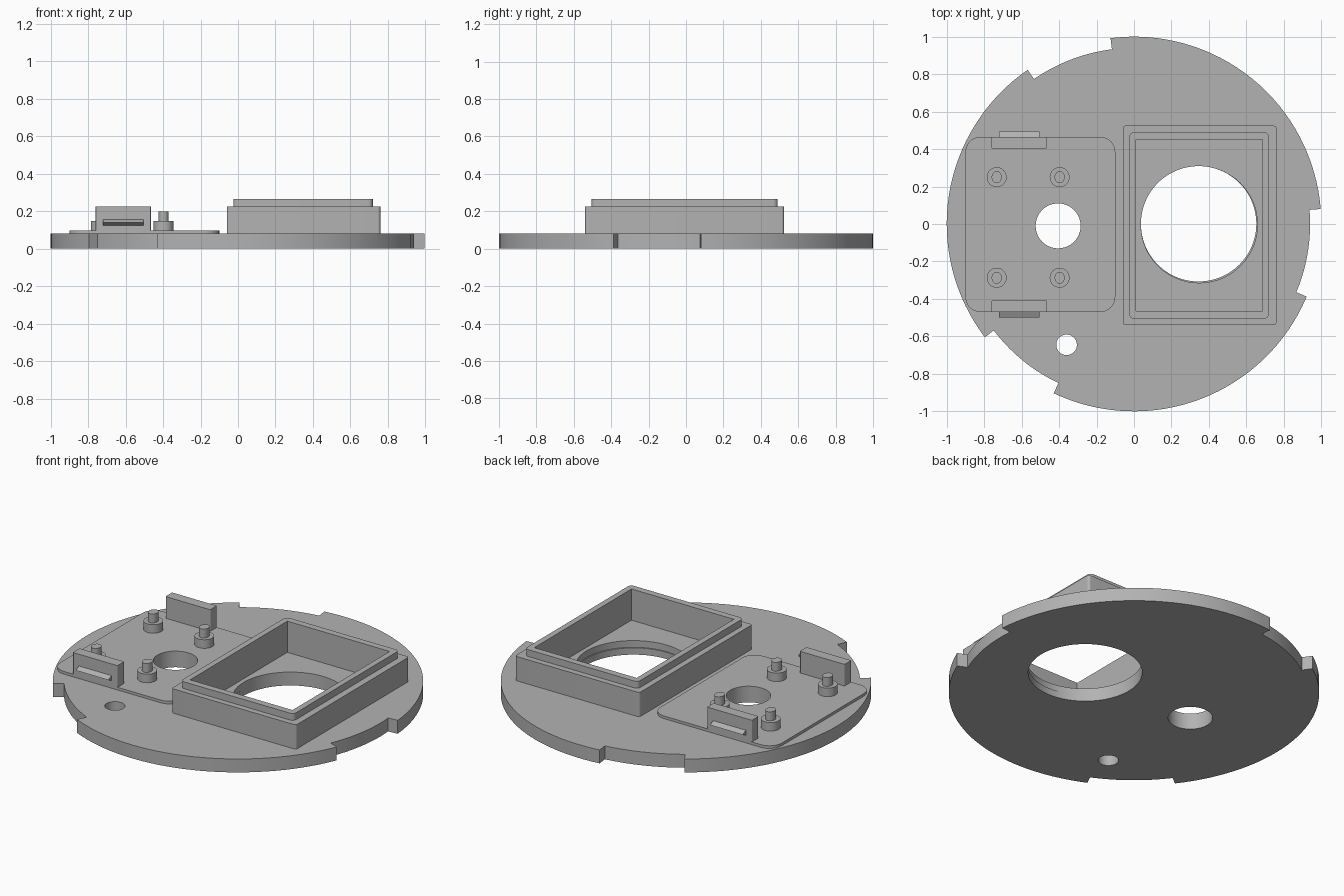
import bpy, bmesh
from math import cos, sin, pi, radians

if "Cube" in bpy.data.objects:
    bpy.data.objects.remove(bpy.data.objects["Cube"])

grey = bpy.data.materials.new("plain_grey")
grey.use_nodes = True
colour = (0.45, 0.45, 0.45, 1)
grey.diffuse_color = colour
grey.node_tree.nodes["Principled BSDF"].inputs["Base Color"].default_value = colour


def ellipse(x, y, rx, ry=None, n=64):
    ry = ry or rx
    return [(x + rx * cos(2 * pi * i / n), y + ry * sin(2 * pi * i / n)) for i in range(n)]


def rounded_rect(x0, x1, y0, y1, r=0, n=8):
    if r == 0:
        return [(x0, y0), (x1, y0), (x1, y1), (x0, y1)]
    centres = [(x1 - r, y1 - r), (x0 + r, y1 - r), (x0 + r, y0 + r), (x1 - r, y0 + r)]
    return [(cx + r * cos(pi / 2 * (q + i / n)), cy + r * sin(pi / 2 * (q + i / n)))
            for q, (cx, cy) in enumerate(centres) for i in range(n + 1)]


def solid(name, bottom, top):
    """Closed solid between two matching loops of 3D points."""
    bm = bmesh.new()
    a = [bm.verts.new(p) for p in bottom]
    b = [bm.verts.new(p) for p in top]
    bm.faces.new(a)
    bm.faces.new(b)
    for i in range(len(a)):
        j = (i + 1) % len(a)
        bm.faces.new((a[i], a[j], b[j], b[i]))
    bmesh.ops.recalc_face_normals(bm, faces=bm.faces)
    mesh = bpy.data.meshes.new(name)
    bm.to_mesh(mesh)
    bm.free()
    mesh.materials.append(grey)
    ob = bpy.data.objects.new(name, mesh)
    bpy.context.collection.objects.link(ob)
    return ob


def prism(name, outline, z0, z1):
    return solid(name, [(x, y, z0) for x, y in outline], [(x, y, z1) for x, y in outline])


def activate(ob):
    bpy.ops.object.select_all(action='DESELECT')
    ob.select_set(True)
    bpy.context.view_layer.objects.active = ob


def cut(ob, outline, z0, z1):
    cutter = prism("cutter", outline, z0, z1)
    cutter.hide_render = True
    mod = ob.modifiers.new("cut", 'BOOLEAN')
    mod.operation = 'DIFFERENCE'
    mod.solver = 'EXACT'
    mod.object = cutter
    activate(ob)
    bpy.ops.object.modifier_apply(modifier=mod.name)
    bpy.data.objects.remove(cutter)


def smooth(ob):
    activate(ob)
    bpy.ops.object.shade_smooth_by_angle(angle=radians(30))


# Base disc outline with three shallow rim notches
rim = []
for start in (4.6, 124.6, 244.6):
    for radius, a0, a1 in ((1, start, start + 92.6), (0.94, start + 92.6, start + 120)):
        for i in range(33):
            a = radians(a0 + (a1 - a0) * i / 32)
            rim.append((radius * cos(a), radius * sin(a)))
disc = prism("base_disc", rim, 0, 0.08)
plate = prism("raised_pad", rounded_rect(-0.9, -0.1, -0.47, 0.465, 0.08), 0.075, 0.096)

# Holes: large stepped opening, pad opening and small drain
cut(disc, ellipse(0.345, 0.001, 0.308, n=96), -0.1, 0.2)
cut(disc, ellipse(0.348, -0.003, 0.311, n=96), 0.04, 0.2)
cut(disc, ellipse(-0.36, -0.645, 0.055, n=40), -0.1, 0.2)
for ob in (disc, plate):
    cut(ob, ellipse(-0.405, -0.01, 0.12), -0.1, 0.2)
    smooth(ob)

# Rectangular box frame with a narrower lip
inner = rounded_rect(0.01, 0.685, -0.465, 0.45)
frame = prism("box_frame", rounded_rect(-0.06, 0.76, -0.54, 0.525, 0.015), 0.08, 0.225)
lip = prism("box_lip", rounded_rect(-0.025, 0.72, -0.505, 0.49, 0.025), 0.225, 0.266)
for ob in (frame, lip):
    cut(ob, inner, 0, 0.4)
    smooth(ob)

# Standoffs with oval pins
for side, y in (("back", 0.25), ("front", -0.287)):
    for hand, x in (("right", -0.733), ("left", -0.397)):
        smooth(prism(f"{side}_{hand}_standoff", ellipse(x, y, 0.053, n=40), 0.09, 0.147))
        smooth(prism(f"{side}_{hand}_pin", ellipse(x, y, 0.027, 0.032, n=32), 0.14, 0.2))

# Clip walls, each with a wedge ridge on the outer side
for side, s, y in (("back", 1, 0.465), ("front", -1, -0.47)):
    ys = sorted((y, y - s * 0.063))
    prism(f"{side}_clip", rounded_rect(-0.76, -0.465, ys[0], ys[1], 0.006, 3), 0.08, 0.225)
    wedge = [(y - s * 0.01, 0.12), (y + s * 0.03, 0.14), (y - s * 0.01, 0.16)]
    solid(f"{side}_clip_ridge", [(-0.72, *p) for p in wedge], [(-0.505, *p) for p in wedge])
